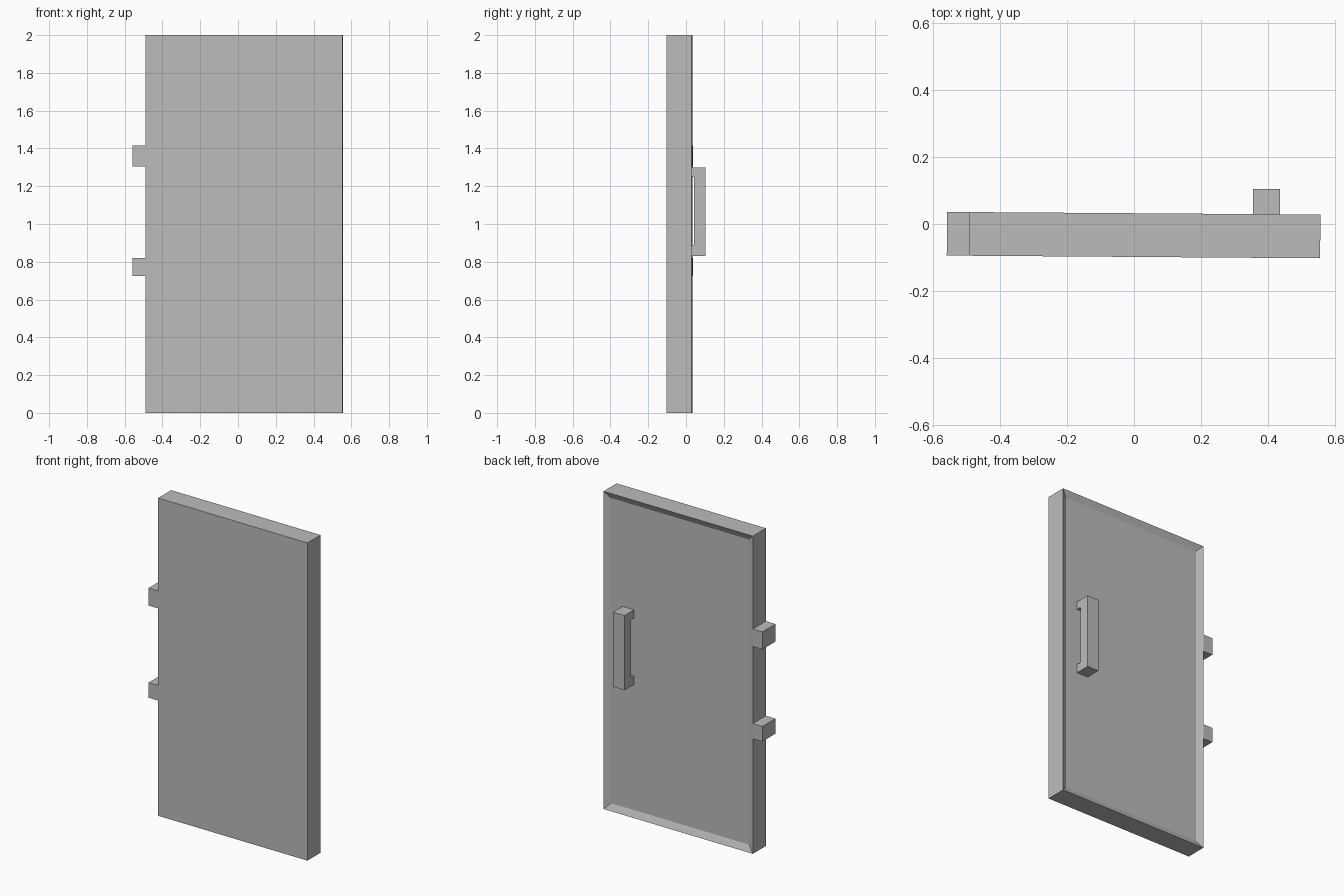
import bpy, bmesh
from mathutils import Matrix

if "Cube" in bpy.data.objects:
    bpy.data.objects.remove(bpy.data.objects["Cube"], do_unlink=True)

# Single flat grey
grey = bpy.data.materials.new("plain_grey")
grey.use_nodes = True
colour = (0.5, 0.5, 0.5, 1)
grey.diffuse_color = colour
grey.node_tree.nodes["Principled BSDF"].inputs["Base Color"].default_value = colour

SWING = Matrix.Rotation(-0.0072, 4, "Z")  # the door stands very slightly ajar
FRONT, BACK = -0.098, 0.032


def finish(name, bm, turn=Matrix()):
    bmesh.ops.transform(bm, matrix=turn, verts=bm.verts)
    bmesh.ops.recalc_face_normals(bm, faces=bm.faces)
    mesh = bpy.data.meshes.new(name)
    bm.to_mesh(mesh)
    bm.free()
    mesh.materials.append(grey)
    obj = bpy.data.objects.new(name, mesh)
    bpy.context.collection.objects.link(obj)
    return obj


def box(low, high):
    bm = bmesh.new()
    bmesh.ops.create_cube(bm, size=1)
    for v in bm.verts:
        v.co = [h if c > 0 else l for c, l, h in zip(v.co, low, high)]
    return bm


# Door slab, with a shallow sloping recess in its back face
bm = box((-0.49, FRONT, 0), (0.555, BACK, 2))
bm.normal_update()
back_face = [f for f in bm.faces if f.normal.y > 0.9]
bmesh.ops.inset_region(bm, faces=back_face, thickness=0.056, depth=0)
bmesh.ops.translate(bm, verts=back_face[0].verts, vec=(0, -0.02, 0))
finish("door_slab", bm, SWING)

# Hinge blocks on the right edge
for name, bottom, top in (("lower_hinge", 0.725, 0.82), ("upper_hinge", 1.305, 1.415)):
    finish(name, box((-0.557, FRONT, bottom), (-0.49, BACK, top)), SWING)

# Pull handle: a bracket profile (y, z) extruded sideways
profile = [(0.0, 0.83), (0.104, 0.83), (0.104, 1.3), (0.0, 1.3),
           (0.0, 1.25), (0.042, 1.25), (0.042, 0.885), (0.0, 0.885)]
bm = bmesh.new()
side = bm.faces.new([bm.verts.new((0.355, y, z)) for y, z in profile])
result = bmesh.ops.extrude_face_region(bm, geom=[side], use_keep_orig=True)
moved = [g for g in result["geom"] if isinstance(g, bmesh.types.BMVert)]
bmesh.ops.translate(bm, verts=moved, vec=(0.08, 0, 0))
finish("pull_handle", bm)
